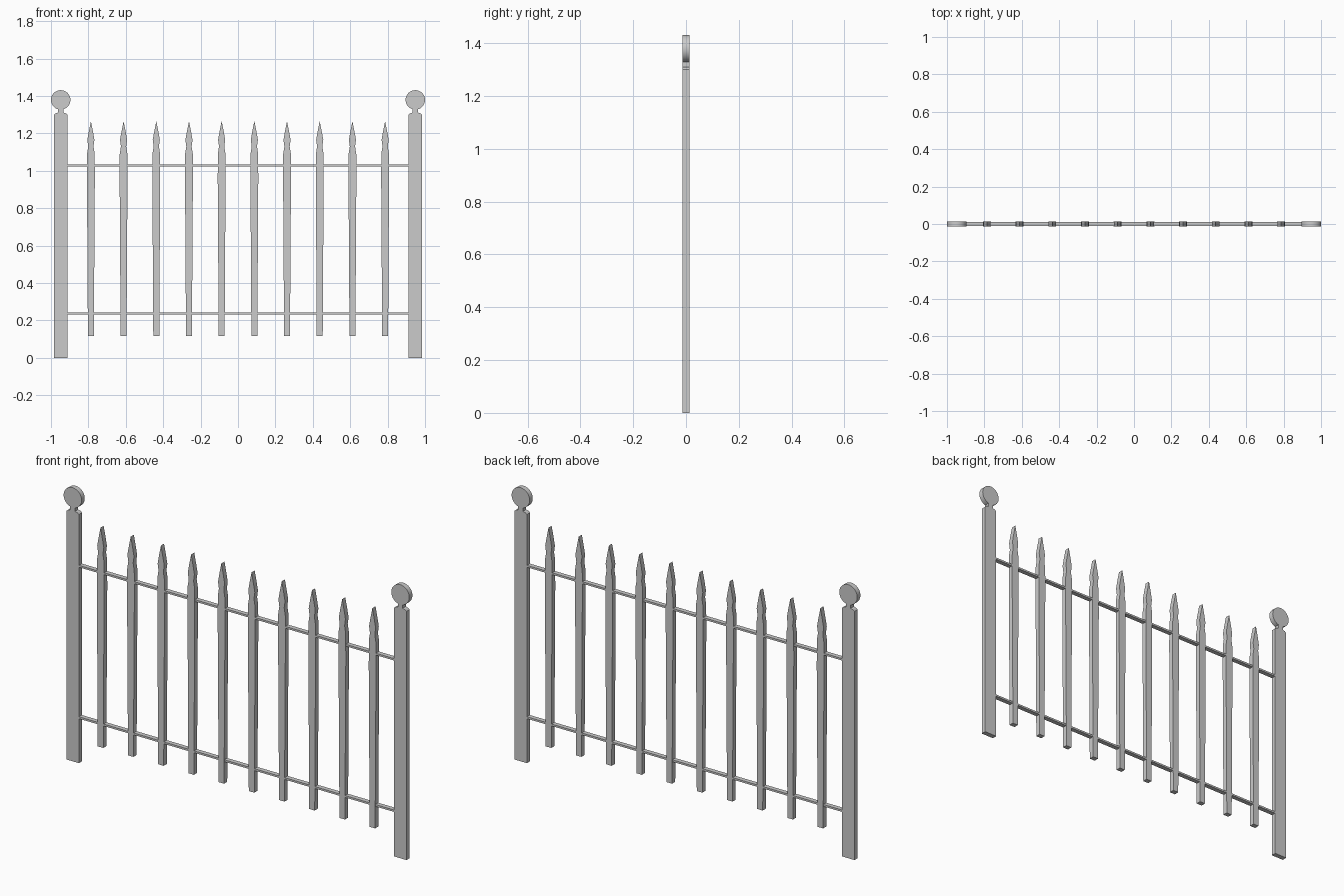
import bpy, bmesh, math

if "Cube" in bpy.data.objects:
    bpy.data.objects.remove(bpy.data.objects["Cube"])

DEPTH = 0.026


def extrude_profile(name, pts, cx, depth=DEPTH):
    """Flat x-z outline extruded symmetrically through y."""
    bm = bmesh.new()
    face = bm.faces.new([bm.verts.new((x, -depth / 2, z)) for x, z in pts])
    res = bmesh.ops.extrude_face_region(bm, geom=[face])
    moved = [g for g in res["geom"] if isinstance(g, bmesh.types.BMVert)]
    bmesh.ops.translate(bm, verts=moved, vec=(0, depth, 0))
    bmesh.ops.recalc_face_normals(bm, faces=bm.faces)
    mesh = bpy.data.meshes.new(name)
    bm.to_mesh(mesh)
    bm.free()
    ob = bpy.data.objects.new(name, mesh)
    ob.location.x = cx
    bpy.context.collection.objects.link(ob)
    return ob


def mirrored(half):
    """Close a right-hand half outline (bottom to top) by mirroring it."""
    return half + [(-x, z) for x, z in reversed(half) if x > 1e-5]


# End posts: flat board, small shoulder, narrow neck, round finial
R, CZ, NECK = 0.052, 1.379, 0.014
start = -math.pi / 2 + math.asin(NECK / R)
arc = [start + (math.pi / 2 - start) * i / 20 for i in range(21)]
post = [(0.036, 0), (0.036, 1.30), (0.028, 1.307), (NECK, 1.311)]
post += [(R * math.cos(a), CZ + R * math.sin(a)) for a in arc]
for side, x in (("left", -0.948), ("right", 0.948)):
    ob = extrude_profile(side + "_post", mirrored(post), x)
    bpy.ops.object.select_all(action='DESELECT')
    ob.select_set(True)
    bpy.context.view_layer.objects.active = ob
    bpy.ops.object.shade_smooth_by_angle(angle=math.radians(25))

# Pickets: tapered body with shoulder, pinched neck and spear tip
picket = [(0.016, 0.117), (0.017, 0.32), (0.021, 0.95), (0.0205, 1.09),
          (0.014, 1.13), (0.019, 1.165), (0.012, 1.205), (0.0, 1.265)]
for i in range(10):
    extrude_profile("picket_%02d" % (i + 1), mirrored(picket), (i - 4.5) * 0.1748)

# Horizontal rails between the posts
for name, z in (("lower_rail", 0.237), ("upper_rail", 1.029)):
    h, w = 0.005, 0.914
    extrude_profile(name, [(-w, z - h), (w, z - h), (w, z + h), (-w, z + h)], 0, 0.024)
